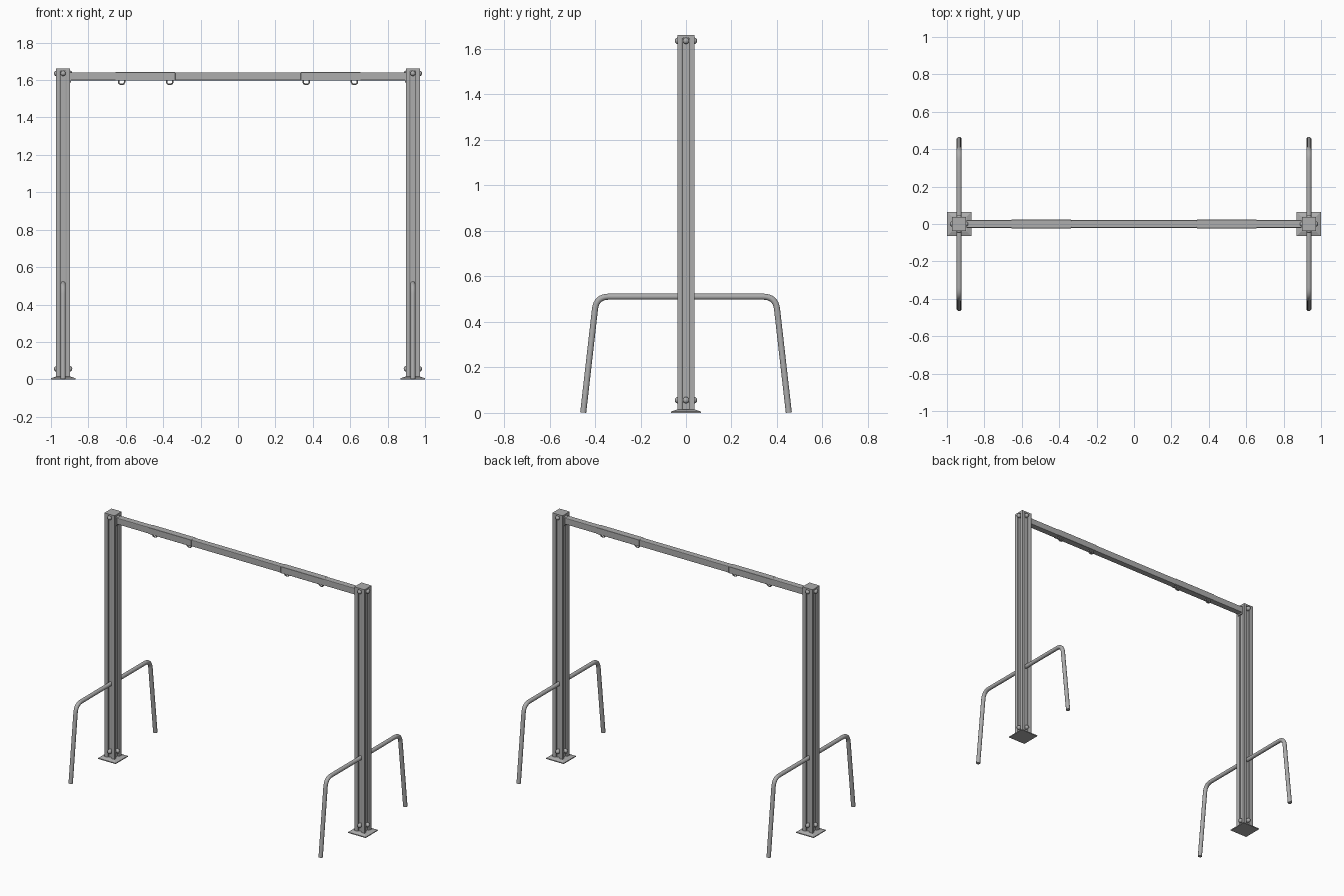
import bpy, bmesh
from math import pi, sin, cos
from mathutils import Vector, Matrix

if "Cube" in bpy.data.objects:
    bpy.data.objects.remove(bpy.data.objects["Cube"])

POST_X = 0.935
HALF = 0.038

# dark grey painted metal
METAL = bpy.data.materials.new("dark_grey_metal")
METAL.diffuse_color = (0.42, 0.42, 0.42, 1)
METAL.use_nodes = True
METAL.node_tree.nodes["Principled BSDF"].inputs["Base Color"].default_value = METAL.diffuse_color


def add_mesh(name, bm, smooth=False):
    bmesh.ops.recalc_face_normals(bm, faces=bm.faces)
    me = bpy.data.meshes.new(name)
    bm.to_mesh(me)
    bm.free()
    me.materials.append(METAL)
    ob = bpy.data.objects.new(name, me)
    bpy.context.collection.objects.link(ob)
    if smooth:
        bpy.ops.object.select_all(action='DESELECT')
        bpy.context.view_layer.objects.active = ob
        ob.select_set(True)
        bpy.ops.object.shade_smooth_by_angle()
    return ob


def box(name, center, size, bevel=0, segments=2):
    bm = bmesh.new()
    bmesh.ops.create_cube(bm, size=1)
    bmesh.ops.scale(bm, vec=size, verts=bm.verts)
    if bevel:
        bmesh.ops.bevel(bm, geom=bm.edges[:], offset=bevel, segments=segments,
                        profile=0.5, affect='EDGES')
    bmesh.ops.translate(bm, vec=center, verts=bm.verts)
    return add_mesh(name, bm)


def base_plate(name, x):
    # thin square plate whose top slopes up to the post
    bm = bmesh.new()
    rings = []
    for h, z in ((0.065, 0), (0.065, 0.006), (0.041, 0.014)):
        rings.append([bm.verts.new((x + a * h, b * h, z))
                      for a, b in ((-1, -1), (1, -1), (1, 1), (-1, 1))])
    for lo, hi in zip(rings, rings[1:]):
        for i in range(4):
            j = (i + 1) % 4
            bm.faces.new((lo[i], lo[j], hi[j], hi[i]))
    bm.faces.new(rings[0])
    bm.faces.new(rings[-1])
    return add_mesh(name, bm)


def extrude_profile(name, pts, origin, length):
    bm = bmesh.new()
    f = bm.faces.new([bm.verts.new((x, y, 0)) for x, y in pts])
    ext = bmesh.ops.extrude_face_region(bm, geom=[f], use_keep_orig=True)
    top = [v for v in ext['geom'] if isinstance(v, bmesh.types.BMVert)]
    bmesh.ops.translate(bm, vec=(0, 0, length), verts=top)
    bmesh.ops.translate(bm, vec=origin, verts=bm.verts)
    return add_mesh(name, bm)


def dome_bolt(name, pos, angle, radius=0.014, height=0.011):
    # half sphere head on a short shank, pointing outward along the angle
    bm = bmesh.new()
    bmesh.ops.create_uvsphere(bm, u_segments=16, v_segments=8, radius=1)
    bmesh.ops.scale(bm, vec=(radius, radius, height), verts=bm.verts)
    for v in bm.verts:
        if v.co.z < -0.0001:
            v.co = Vector((v.co.x, v.co.y, 0)).normalized() * radius * 0.98
            v.co.z = -0.02
    bmesh.ops.remove_doubles(bm, verts=bm.verts, dist=0.0001)
    rot = Matrix.Rotation(angle, 4, 'Z') @ Matrix.Rotation(pi / 2, 4, 'Y')
    bmesh.ops.transform(bm, matrix=Matrix.Translation(pos) @ rot, verts=bm.verts)
    return add_mesh(name, bm, True)


def rounded_path(corners, radius, steps=8):
    # replaces each inner corner with a smooth bend
    pts = [Vector(corners[0])]
    for a, b, c in zip(corners, corners[1:], corners[2:]):
        a, b, c = Vector(a), Vector(b), Vector(c)
        p, q = b + (a - b).normalized() * radius, b + (c - b).normalized() * radius
        for i in range(steps + 1):
            t = i / steps
            pts.append(p * (1 - t) ** 2 + b * 2 * t * (1 - t) + q * t * t)
    return pts + [Vector(corners[-1])]


def tube(name, pts, radius, res=7):
    cu = bpy.data.curves.new(name, 'CURVE')
    cu.dimensions = '3D'
    cu.bevel_depth = radius
    cu.bevel_resolution = res
    cu.use_fill_caps = True
    cu.materials.append(METAL)
    sp = cu.splines.new('POLY')
    sp.points.add(len(pts) - 1)
    for p, co in zip(sp.points, pts):
        p.co = (*co, 1)
    ob = bpy.data.objects.new(name, cu)
    bpy.context.collection.objects.link(ob)
    bpy.ops.object.select_all(action='DESELECT')
    bpy.context.view_layer.objects.active = ob
    ob.select_set(True)
    bpy.ops.object.convert(target='MESH')
    bpy.ops.object.shade_smooth_by_angle()


# slotted square post outline: one side, repeated four times
side = [(HALF, -HALF + 0.001), (HALF, -0.020), (0.034, -0.014), (0.025, -0.014),
        (0.025, 0.014), (0.034, 0.014), (HALF, 0.020), (HALF, HALF - 0.001)]
outline = []
for k in range(4):
    c, s = round(cos(k * pi / 2)), round(sin(k * pi / 2))
    outline += [(x * c - y * s, x * s + y * c) for x, y in side]

for sx, label in ((-1, "left"), (1, "right")):
    x = sx * POST_X
    # post, cap and base plate
    extrude_profile(label + "_post", outline, (x, 0, 0.01), 1.64)
    box(label + "_post_cap", (x, 0, 1.655), (0.076, 0.076, 0.012))
    base_plate(label + "_base_plate", x)
    # bolts on all four faces, top and bottom
    for z, level in ((1.636, "top"), (0.056, "bottom")):
        for k in range(4):
            a = k * pi / 2
            dome_bolt(f"{label}_{level}_bolt_{k + 1}",
                      (x + HALF * cos(a), HALF * sin(a), z), a)
    # bent floor support tube
    tube(label + "_support_tube",
         rounded_path([(x, -0.452, 0.0015), (x, -0.394, 0.511),
                       (x, 0.394, 0.511), (x, 0.452, 0.0015)], 0.055), 0.0135)
    # bracket where the beam meets the post
    box(label + "_beam_bracket", (sx * 0.896, 0, 1.615), (0.008, 0.044, 0.054), 0.001, 1)
    # thin sleeve around the beam with two hanging loops
    box(label + "_beam_sleeve", (sx * 0.495, 0, 1.62), (0.32, 0.046, 0.044), 0.001, 1)
    for hx, side_name in ((0.365, "inner"), (0.622, "outer")):
        h = sx * hx
        tube(f"{label}_{side_name}_loop",
             rounded_path([(h - 0.017, 0, 1.602), (h - 0.015, 0, 1.578),
                           (h + 0.015, 0, 1.578), (h + 0.017, 0, 1.602)], 0.012, 4),
             0.004)

# top cross beam
box("cross_beam", (0, 0, 1.62), (1.8, 0.042, 0.043), 0.004)
